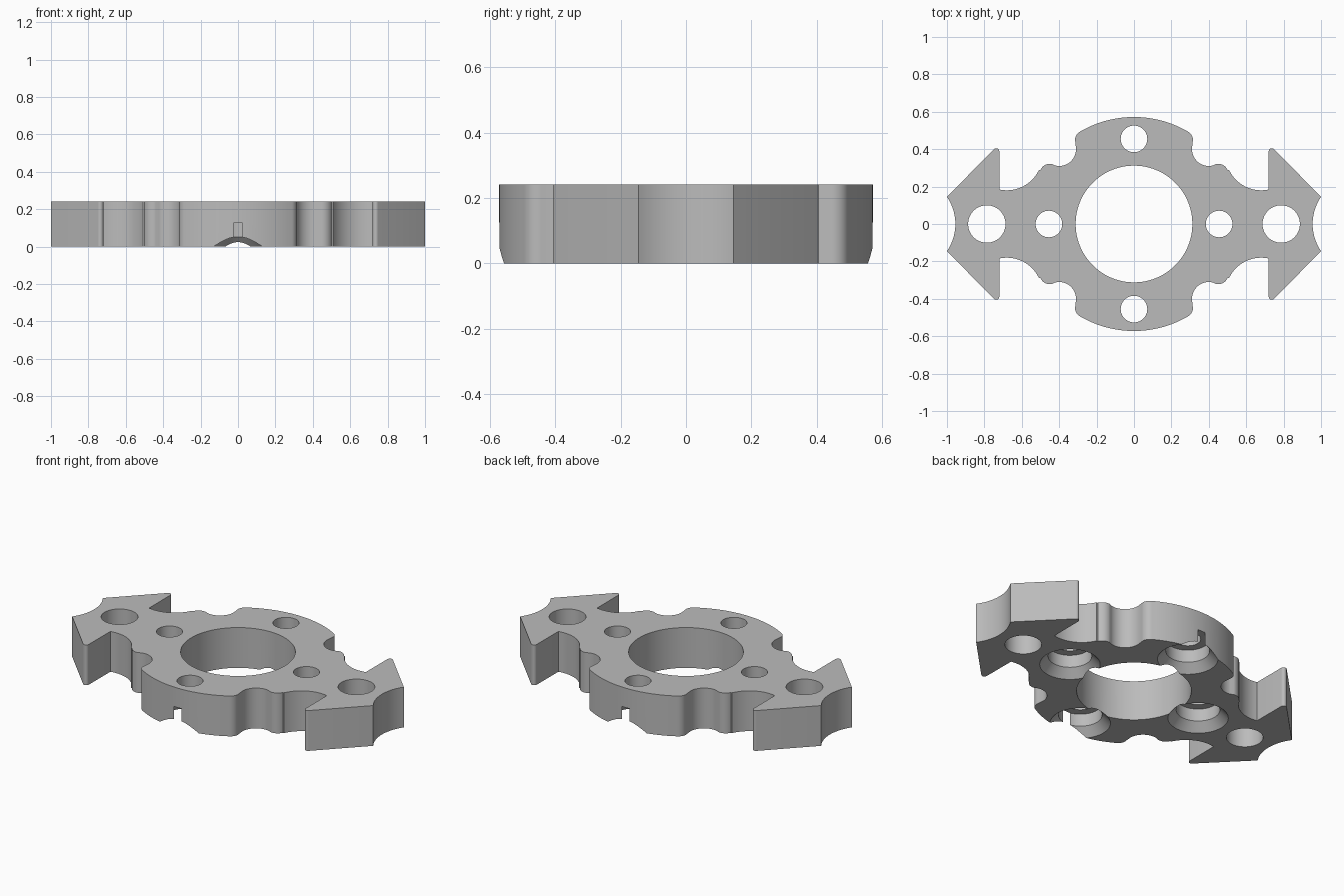
import bpy, bmesh
from math import sin, cos, radians, pi

cube = bpy.data.objects.get("Cube")
if cube:
    bpy.data.objects.remove(cube)

HEIGHT = 0.242

grey = bpy.data.materials.new("plain grey")
grey.use_nodes = True
colour = (0.5, 0.5, 0.5, 1)
grey.diffuse_color = colour
grey.node_tree.nodes["Principled BSDF"].inputs["Base Color"].default_value = colour


def arc(cx, cy, r, a0, a1, n):
    angles = [radians(a0 + (a1 - a0) * i / n) for i in range(n + 1)]
    return [(cx + r * cos(a), cy + r * sin(a)) for a in angles]


def make_object(name, bm):
    bmesh.ops.recalc_face_normals(bm, faces=bm.faces)
    mesh = bpy.data.meshes.new(name)
    bm.to_mesh(mesh)
    bm.free()
    mesh.materials.append(grey)
    obj = bpy.data.objects.new(name, mesh)
    bpy.context.collection.objects.link(obj)
    return obj


def lathe(name, x, y, profile, n=64):
    """Closed solid of revolution about a vertical axis."""
    bm = bmesh.new()
    rings = [[bm.verts.new((x + r * cos(2 * pi * i / n), y + r * sin(2 * pi * i / n), z))
              for i in range(n)] for r, z in profile]
    for low, high in zip(rings, rings[1:]):
        for i in range(n):
            j = (i + 1) % n
            bm.faces.new((low[i], low[j], high[j], high[i]))
    bm.faces.new(rings[0])
    bm.faces.new(rings[-1])
    return make_object(name, bm)


# One quarter of the outline, from the back middle round to the left tip
quarter = arc(0, 0, 0.572, 90, 60, 16)                   # flange rim
quarter += arc(0.265, 0.45, 0.05, 58, -15, 8)            # flange corner
quarter += arc(0.40, 0.40, 0.09, 178, 285, 14)           # scallop
quarter += arc(0.45, 0.267, 0.055, 100, 24, 8)           # lobe
quarter += arc(0.68, 0.37, 0.19, 205, 282, 14)           # waist
quarter += arc(0.737, 0.388, 0.017, 180, 45, 8)          # barb tip
quarter += arc(1.211, 0, 0.256, 145.5, 180, 10)          # hollow end

# Mirror the quarter into a closed outline
half = quarter + [(x, -y) for x, y in quarter[-2::-1]]
outline = half + [(-x, y) for x, y in half[-2:0:-1]]

# Plate body
bm = bmesh.new()
base = bm.faces.new([bm.verts.new((x, y, 0)) for x, y in outline])
top = bmesh.ops.extrude_face_region(bm, geom=[base])["geom"]
bmesh.ops.translate(bm, vec=(0, 0, HEIGHT),
                    verts=[v for v in top if isinstance(v, bmesh.types.BMVert)])
plate = make_object("plate", bm)

# Straight holes: centre bore and one in each barbed end
cutters = [lathe("bore_cutter", 0, 0, [(0.312, -0.1), (0.312, 0.4)], 96)]
for x in (-0.787, 0.787):
    cutters.append(lathe("end_hole_cutter", x, 0, [(0.1, -0.1), (0.1, 0.4)]))

# Screw holes, counterbored and flared on the underside
screw = [(0.174, -0.01), (0.119, 0.05), (0.119, 0.125), (0.071, 0.125), (0.071, 0.4)]
for x, y in ((0.455, 0), (-0.455, 0), (0, 0.455), (0, -0.455)):
    cutters.append(lathe("screw_hole_cutter", x, y, screw))

bpy.ops.object.select_all(action="DESELECT")
bpy.context.view_layer.objects.active = plate
plate.select_set(True)
for cutter in cutters:
    cutter.hide_render = True
    mod = plate.modifiers.new("hole", "BOOLEAN")
    mod.operation = "DIFFERENCE"
    mod.solver = "EXACT"
    mod.object = cutter
    bpy.ops.object.modifier_apply(modifier=mod.name)
    bpy.data.objects.remove(cutter)

bpy.ops.object.shade_smooth_by_angle(angle=radians(30))
